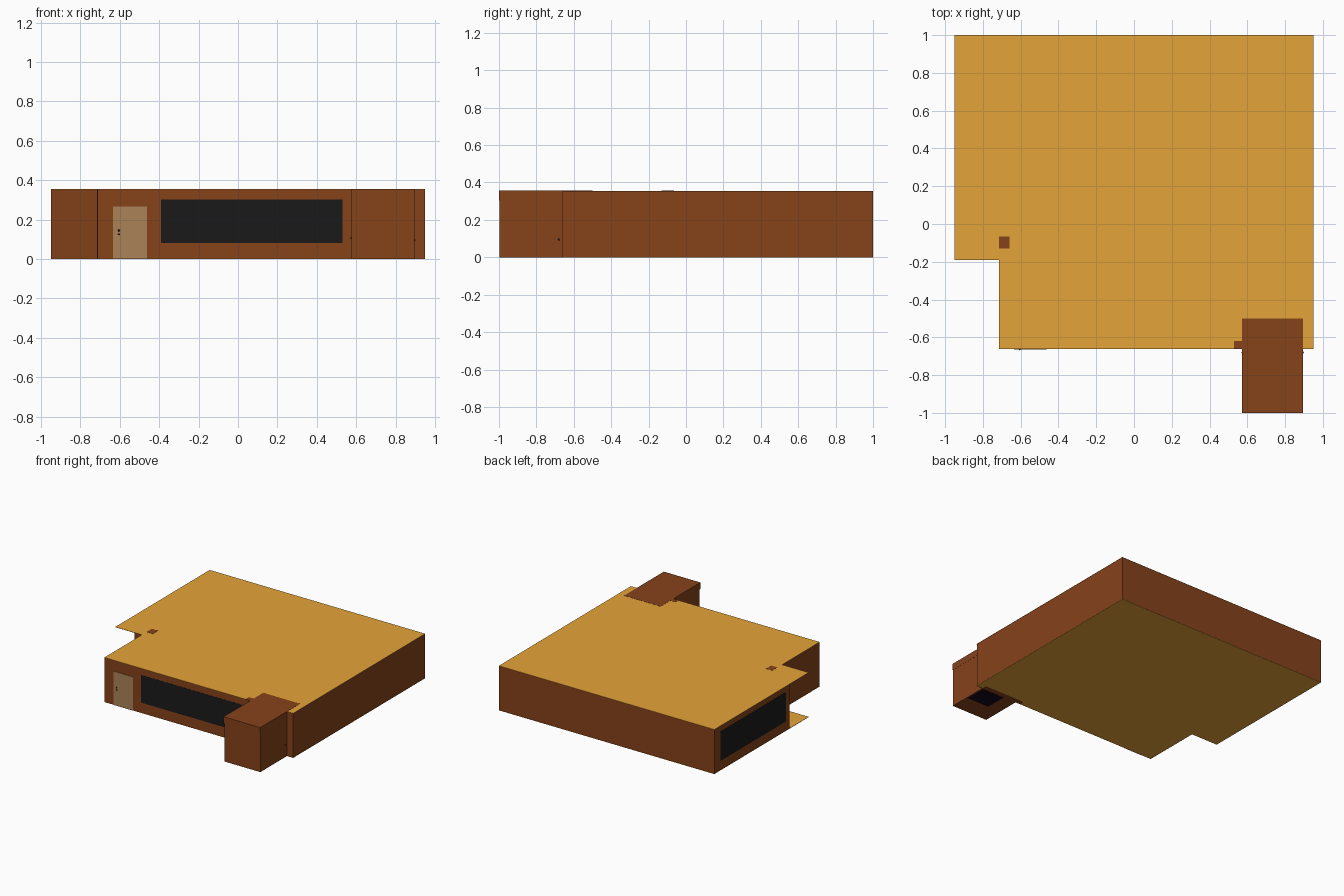
import bpy, bmesh

if "Cube" in bpy.data.objects:
    bpy.data.objects.remove(bpy.data.objects["Cube"])

TOP = 0.3565     # overall height
ROOF = 0.3555    # roof surface


def material(name, hexcode):
    def lin(c):
        c /= 255
        return c / 12.92 if c <= 0.04045 else ((c + 0.055) / 1.055) ** 2.4
    m = bpy.data.materials.new(name)
    m.diffuse_color = [lin(int(hexcode[i:i + 2], 16)) for i in (0, 2, 4)] + [1]
    m.use_nodes = True
    m.node_tree.nodes["Principled BSDF"].inputs["Base Color"].default_value = m.diffuse_color
    return m


BROWN = material("brown_wall", "86421A")
OCHRE = material("ochre_floor_and_roof", "E5A33A")
BLACK = material("black_glass", "1A1A1A")
TAN = material("tan_door", "AB8257")
DARK = material("dark_metal", "2A1E18")
PURPLE = material("dark_purple_mat", "14041A")
BRASS = material("brass_knob", "B07A30")


def prism(name, outline, z0, z1, mat):
    """Extrude a plan outline from z0 to z1."""
    bm = bmesh.new()
    face = bm.faces.new([bm.verts.new((x, y, z0)) for x, y in outline])
    ext = bmesh.ops.extrude_face_region(bm, geom=[face])
    verts = [g for g in ext["geom"] if isinstance(g, bmesh.types.BMVert)]
    bmesh.ops.translate(bm, verts=verts, vec=(0, 0, z1 - z0))
    bmesh.ops.recalc_face_normals(bm, faces=bm.faces)
    mesh = bpy.data.meshes.new(name)
    bm.to_mesh(mesh)
    bm.free()
    mesh.materials.append(mat)
    ob = bpy.data.objects.new(name, mesh)
    bpy.context.collection.objects.link(ob)
    return ob


def box(name, x0, x1, y0, y1, z0, z1, mat):
    return prism(name, [(x0, y0), (x1, y0), (x1, y1), (x0, y1)], z0, z1, mat)


def knob(name, loc, r, mat):
    bpy.ops.mesh.primitive_uv_sphere_add(segments=12, ring_count=8, radius=r, location=loc)
    ob = bpy.context.object
    ob.name = name
    ob.data.materials.append(mat)
    bpy.ops.object.shade_smooth()


# Floor and roof share a plan with a square notch
plan = [(-0.715, -0.662), (0.95, -0.662), (0.95, 1), (-0.95, 1), (-0.95, -0.19), (-0.715, -0.19)]
prism("floor", plan, 0.0, 0.002, OCHRE)
prism("roof", plan, ROOF - 0.002, ROOF, OCHRE)

# Walls cut diagonally behind the corner overhang
walls = [(-0.714, -0.661), (0.949, -0.661), (0.949, 0.999), (-0.949, 0.999), (-0.949, 0.05), (-0.714, -0.10)]
prism("walls", walls, 0.001, ROOF - 0.001, BROWN)

# Posts
box("corner_post", -0.715, -0.66, -0.13, -0.065, 0.002, TOP, BROWN)
box("front_post", 0.53, 0.58, -0.662, -0.62, 0, TOP, BROWN)

# Windows, flush with the roof edge
box("front_window", -0.39, 0.53, -0.662, -0.655, 0.082, 0.302, BLACK)
box("side_window", -0.95, -0.945, 0.10, 0.92, 0.075, 0.31, BLACK)

# Front door with lock and handle
box("front_door", -0.635, -0.463, -0.664, -0.655, 0, 0.268, TAN)
for i, z in enumerate((0.145, 0.126)):
    knob(f"front_door_knob_{i + 1}", (-0.605, -0.664, z), 0.005, DARK)

# Entrance box on the front right, with header and side knobs
box("entrance_box", 0.577, 0.895, -0.997, -0.62, 0, 0.304, BROWN)
box("entrance_header", 0.573, 0.896, -1, -0.50, 0.304, TOP, BROWN)
box("entrance_mat", 0.69, 0.885, -0.84, -0.665, -0.0005, 0.002, PURPLE)
knob("entrance_knob_left", (0.574, -0.68, 0.105), 0.004, BRASS)
knob("entrance_knob_right", (0.894, -0.68, 0.095), 0.005, DARK)
